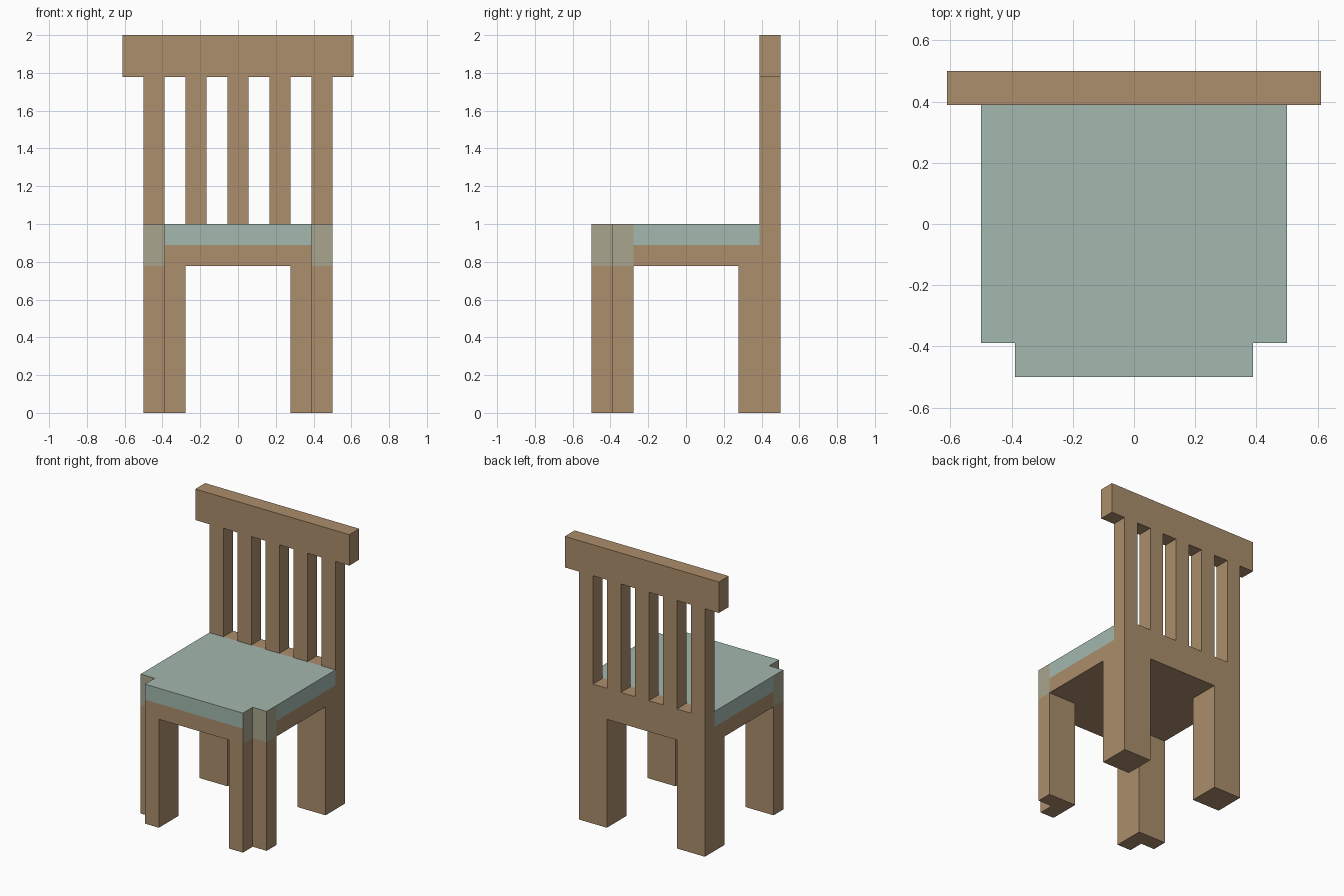
import bpy, bmesh

if "Cube" in bpy.data.objects:
    bpy.data.objects.remove(bpy.data.objects["Cube"])

U = 1 / 9  # block size; all dimensions are multiples of it


def material(name, rgb):
    lin = [(c / 255 / 12.92) if c < 10 else ((c / 255 + 0.055) / 1.055) ** 2.4 for c in rgb]
    m = bpy.data.materials.new(name)
    m.diffuse_color = (*lin, 1)
    m.use_nodes = True
    m.node_tree.nodes["Principled BSDF"].inputs["Base Color"].default_value = m.diffuse_color
    return m


WOOD = material("tan wood", (171, 142, 107))
CUSHION = material("sage cushion", (163, 184, 175))
FADED = material("faded corner", (168, 165, 142))


def prism(name, outline, z0, z1, mats):
    """Extrude a plan outline (in blocks) from z0 to z1 (in blocks)."""
    bm = bmesh.new()
    base = bm.faces.new([bm.verts.new((x * U, y * U, z0 * U)) for x, y in outline])
    top = bmesh.ops.extrude_face_region(bm, geom=[base])["geom"]
    bmesh.ops.translate(bm, vec=(0, 0, (z1 - z0) * U),
                        verts=[v for v in top if isinstance(v, bmesh.types.BMVert)])
    bmesh.ops.recalc_face_normals(bm, faces=bm.faces)
    me = bpy.data.meshes.new(name)
    bm.to_mesh(me)
    bm.free()
    for m in mats:
        me.materials.append(m)
    ob = bpy.data.objects.new(name, me)
    bpy.context.collection.objects.link(ob)
    return ob


def box(name, x0, x1, y0, y1, z0, z1):
    return prism(name, [(x0, y0), (x1, y0), (x1, y1), (x0, y1)], z0, z1, [WOOD])


def fade_corners(ob):
    """Upright faces around the notched front corners take the faded colour."""
    for p in ob.data.polygons:
        c = p.center / U
        if abs(p.normal.z) < 0.5 and abs(c.x) > 3 and c.y < -2.5:
            p.material_index = 1


# Seat: wooden frame and cushion share one plan with notched front corners
half = [(3.5, -4.5), (3.5, -3.5), (4.5, -3.5), (4.5, -2.5), (4.5, 3.5)]
plan = half + [(-x, y) for x, y in reversed(half)]
fade_corners(prism("seat_frame", plan, 7, 8, [WOOD, FADED]))
fade_corners(prism("seat_cushion", plan, 8, 9, [CUSHION, FADED]))

# Legs: front pair notched at the outer corner, back pair square
front = [(2.5, -4.5), (3.5, -4.5), (3.5, -3.5), (4.5, -3.5), (4.5, -2.5), (2.5, -2.5)]
for side, s in (("left", -1), ("right", 1)):
    prism(f"front_leg_{side}", [(s * x, y) for x, y in front], 0, 7, [WOOD])
    box(f"back_leg_{side}", s * 2.5, s * 4.5, 2.5, 4.5, 0, 7)

# Backrest: lower rail, five uprights and a wide top rail
box("lower_back_rail", -4.5, 4.5, 3.5, 4.5, 7, 9)
for i, x in enumerate((-4, -2, 0, 2, 4)):
    box(f"back_upright_{i + 1}", x - 0.5, x + 0.5, 3.5, 4.5, 9, 16)
box("top_back_rail", -5.5, 5.5, 3.5, 4.5, 16, 18)
